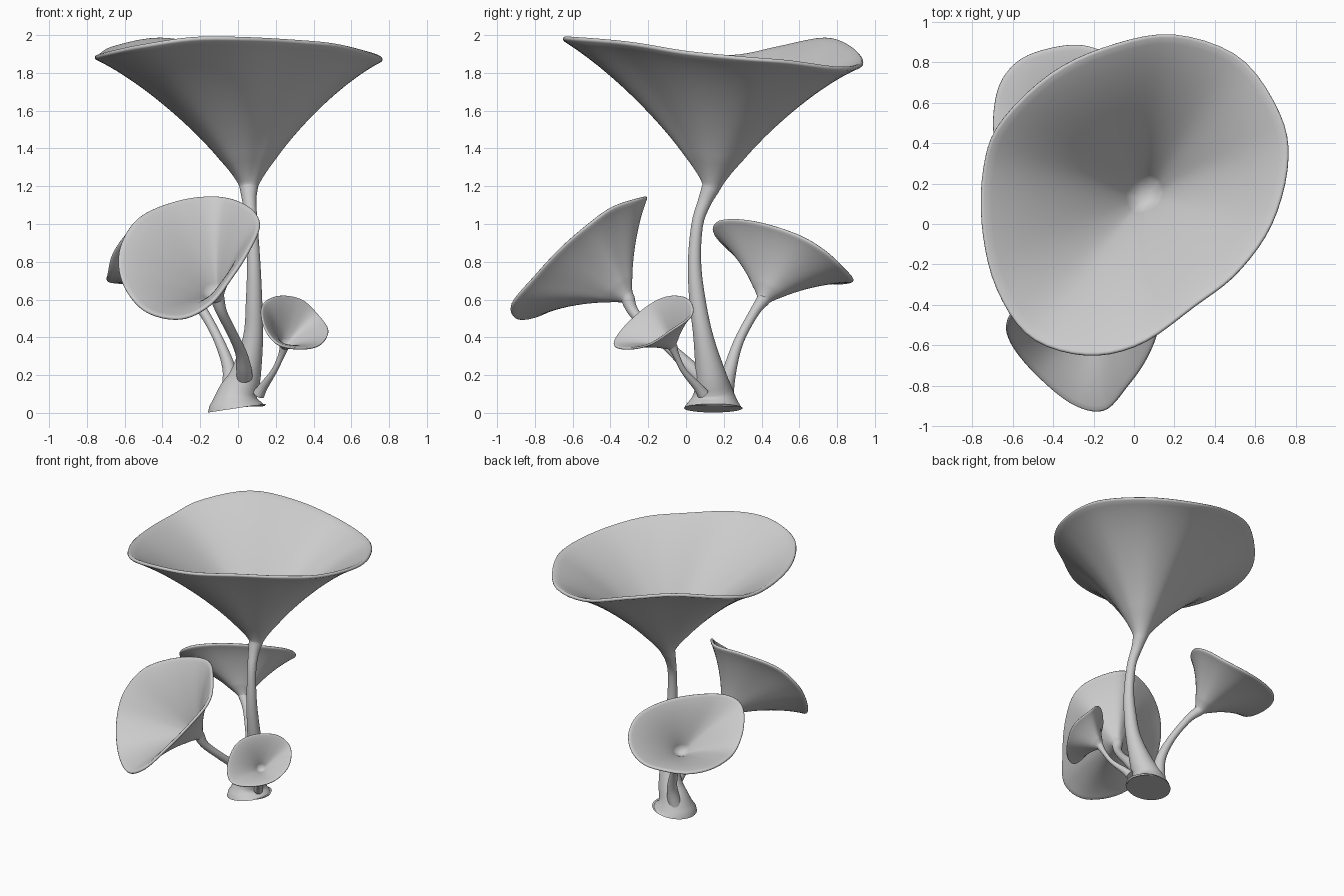
import bpy, bmesh, math
from mathutils import Vector

if "Cube" in bpy.data.objects:
    bpy.data.objects.remove(bpy.data.objects["Cube"])

SIDES = 72

mat = bpy.data.materials.new("plain grey")
mat.diffuse_color = (0.6, 0.6, 0.6, 1)
mat.use_nodes = True
mat.node_tree.nodes["Principled BSDF"].inputs["Base Color"].default_value = mat.diffuse_color


def spline(pts, count, closed=False):
    """Sample a smooth curve through points of any dimension."""
    n = len(pts)
    segs = n if closed else n - 1
    get = (lambda i: pts[i % n]) if closed else (lambda i: pts[max(0, min(n - 1, i))])
    out = []
    for k in range(count):
        s = k * segs / (count if closed else count - 1)
        i = min(int(s), segs - 1)
        t = s - i
        a, b, c, d = get(i - 1), get(i), get(i + 1), get(i + 2)
        out.append([0.5 * (2 * q + (r - p) * t + (2 * p - 5 * q + 4 * r - w) * t * t
                           + (3 * q - p - 3 * r + w) * t ** 3)
                    for p, q, r, w in zip(a, b, c, d)])
    return out


def funnel(name, path, axis, rim, thick, flare, base_normal=None):
    """Stem swept along path (x, y, z, radius), opening into a thin cup that ends at the rim."""
    axis = Vector(axis).normalized()
    rim = [Vector(p) for p in spline(rim, SIDES, True)]
    neck, r0 = Vector(path[-1][:3]), path[-1][3]
    rise = [(p - neck).dot(axis) for p in rim]
    side = [p - neck - axis * a for p, a in zip(rim, rise)]
    dirs = [s.normalized() for s in side]
    rings = []

    # stem, from the neck down with the ring directions carried along
    samples = spline(path, 36)
    pos = [Vector(s[:3]) for s in samples]
    last = len(pos) - 1
    tan, d = axis, dirs
    for i in range(last, -1, -1):
        new = (pos[min(i + 1, last)] - pos[max(i - 1, 0)]).normalized()
        if i == last:
            new = axis
        if base_normal and i == 0:
            new = Vector(base_normal).normalized()
        q = tan.rotation_difference(new)
        d = [q @ v for v in d]
        tan = new
        rings.insert(0, [pos[i] + v * samples[i][3] for v in d])

    # middle surface of the cup wall, and the frame (inward normal, outward slope) on it
    def cup(u, i):
        i %= SIDES
        v = 1 - u
        b1, b2, b3 = 3 * v * v * u, 3 * v * u * u, u ** 3
        h = rise[i] * (0.22 * b1 + 0.78 * b2 + b3)
        lat = 0.08 * b1 + flare * b2 + b3
        return neck + axis * h + side[i] * lat + dirs[i] * r0 * (v ** 3 + b1 * 0.8 + b2 * 0.2)

    def frame(u, i):
        slope = (cup(u + 0.005, i) - cup(u - 0.005, i)).normalized()
        n = slope.cross(cup(u, i + 1) - cup(u, i - 1)).normalized()
        return (n if n.dot(dirs[i]) < 0 else -n), slope

    half, steps, top = thick / 2, 28, 0.99
    # cup outside
    for k in range(1, steps + 1):
        u = top * k / steps
        rings.append([cup(u, i) - frame(u, i)[0] * half * min(1, u * 4) for i in range(SIDES)])
    # rounded lip
    for a in (-45, 0, 45):
        c, s = math.cos(math.radians(a)), math.sin(math.radians(a))
        ring = []
        for i in range(SIDES):
            n, slope = frame(top, i)
            ring.append(cup(top, i) + (n * s + slope * c) * half)
        rings.append(ring)
    # cup inside, down to the pit
    for k in range(steps, 3, -1):
        u = top * k / steps
        rings.append([cup(u, i) + frame(u, i)[0] * half for i in range(SIDES)])

    bm = bmesh.new()
    vs = [[bm.verts.new(p) for p in ring] for ring in rings]
    for a, b in zip(vs, vs[1:]):
        for i in range(SIDES):
            j = (i + 1) % SIDES
            bm.faces.new((a[i], a[j], b[j], b[i]))
    bm.faces.new(vs[0])
    tip = bm.verts.new(sum(rings[-1], Vector()) / SIDES - axis * r0)
    for i in range(SIDES):
        bm.faces.new((vs[-1][i], vs[-1][(i + 1) % SIDES], tip))
    bmesh.ops.recalc_face_normals(bm, faces=bm.faces)
    me = bpy.data.meshes.new(name)
    bm.to_mesh(me)
    bm.free()
    me.materials.append(mat)
    ob = bpy.data.objects.new(name, me)
    bpy.context.collection.objects.link(ob)
    bpy.context.view_layer.objects.active = ob
    ob.select_set(True)
    bpy.ops.object.shade_smooth_by_angle(angle=math.radians(60))
    ob.select_set(False)


# tall main mushroom
funnel("main_mushroom",
       [(-.005, .145, .025, .155), (0, .145, .1, .108), (.04, .13, .2, .082),
        (.08, .092, .4, .053), (.085, .06, .6, .043), (.083, .045, .8, .035),
        (.073, .06, 1.0, .031), (.06, .10, 1.12, .037), (.057, .135, 1.2, .05)],
       (0, .25, 1),
       [(.20, .935, 1.85), (.525, .82, 1.825), (.72, .545, 1.86), (.76, .30, 1.88),
        (.68, 0, 1.91), (.51, -.24, 1.95), (.30, -.405, 1.97), (.03, -.595, 1.985),
        (-.24, -.65, 1.985), (-.515, -.56, 1.945), (-.68, -.32, 1.91), (-.75, -.025, 1.89),
        (-.745, .27, 1.89), (-.665, .495, 1.935), (-.415, .74, 1.98), (-.12, .88, 1.93)],
       .024, .58, (-.15, 0, 1))

# front left mushroom, facing forward
funnel("front_left_mushroom",
       [(.035, .07, .19, .042), (.03, .02, .24, .04), (.015, -.06, .32, .03),
        (-.03, -.17, .42, .026), (-.085, -.275, .53, .028), (-.11, -.31, .61, .038)],
       (-.15, -.26, .28),
       [(-.10, -.22, 1.14), (.05, -.38, 1.09), (.11, -.51, 1.0), (.06, -.66, .87),
        (-.035, -.80, .72), (-.15, -.92, .575), (-.31, -.885, .50), (-.495, -.73, .545),
        (-.61, -.58, .695), (-.62, -.47, .87), (-.52, -.36, 1.03), (-.31, -.25, 1.12)],
       .02, .6)

# back left mushroom, facing back and left
funnel("back_left_mushroom",
       [(-.05, .2, .07, .05), (-.045, .23, .22, .036), (-.1, .28, .38, .026),
        (-.18, .36, .53, .026), (-.24, .41, .6, .036)],
       (-.15, .14, .28),
       [(-.685, .39, .735), (-.69, .55, .705), (-.655, .70, .695), (-.56, .81, .69),
        (-.415, .865, .695), (-.26, .88, .71), (-.12, .83, .765), (-.045, .74, .85),
        (-.045, .61, .93), (-.15, .44, .99), (-.32, .28, 1.02), (-.47, .17, 1.01),
        (-.58, .155, .95), (-.66, .26, .84)],
       .02, .6)

# small right mushroom
funnel("small_right_mushroom",
       [(.11, .09, .1, .032), (.135, .06, .14, .024), (.19, -.01, .22, .016),
        (.228, -.05, .3, .017), (.245, -.07, .35, .025)],
       (.045, -.11, .16),
       [(.475, -.08, .435), (.43, -.20, .36), (.325, -.32, .34), (.21, -.38, .365),
        (.14, -.325, .455), (.13, -.20, .565), (.21, -.09, .615), (.33, .01, .60),
        (.42, .03, .52)],
       .012, .6)
